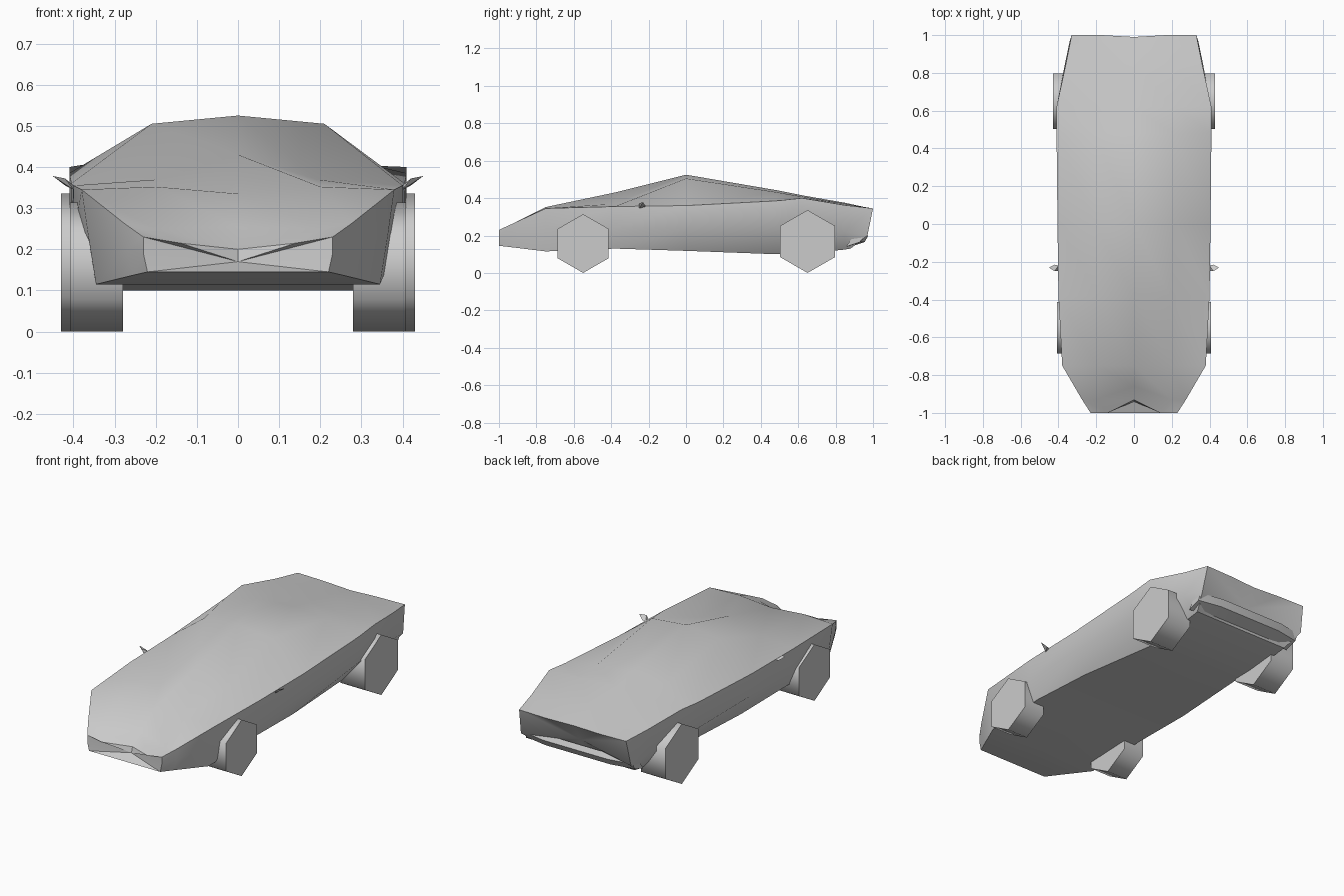
import bpy, bmesh, math

if "Cube" in bpy.data.objects:
    bpy.data.objects.remove(bpy.data.objects["Cube"])


def make(name, verts, faces, angle):
    me = bpy.data.meshes.new(name)
    me.from_pydata(verts, [], faces)
    bm = bmesh.new()
    bm.from_mesh(me)
    bmesh.ops.remove_doubles(bm, verts=bm.verts, dist=0.0005)
    bmesh.ops.recalc_face_normals(bm, faces=bm.faces)
    bm.to_mesh(me)
    bm.free()
    ob = bpy.data.objects.new(name, me)
    bpy.context.collection.objects.link(ob)
    bpy.ops.object.select_all(action='DESELECT')
    ob.select_set(True)
    bpy.context.view_layer.objects.active = ob
    bpy.ops.object.shade_smooth_by_angle(angle=math.radians(angle))
    return ob


# Body cross-sections from nose to tail:
# y, floor z, floor x, waist x, waist z, shoulder x, shoulder z, roof x, roof z, centre z
SECTIONS = [
    (-1.00, .145, .220, .230, .19, .230, .230, .14, .215, .20),
    (-0.93, .137, .255, .270, .20, .275, .262, .20, .250, .255),
    (-0.75, .115, .345, .365, .24, .380, .345, .20, .352, .335),
    (-0.38, .130, .350, .398, .24, .400, .355, .19, .370, .430),
    (0.00, .118, .340, .405, .24, .405, .360, .21, .505, .525),
    (0.48, .100, .290, .408, .24, .410, .385, .21, .432, .443),
    (0.62, .102, .290, .408, .24, .410, .400, .21, .408, .415),
    (0.85, .125, .300, .365, .22, .360, .362, .20, .370, .375),
    (1.00, .130, .300, .340, .20, .330, .345, .17, .342, .340),
]
# Lengthwise shift of each profile point on the shaped end sections
SHIFT = {0: (0, 0, 0, 0, 0, .07), 1: (0, 0, 0, 0, 0, .07), 8: (-.12, -.12, -.03, 0, 0, -.01)}

verts, faces = [], []
for i, (y, fz, fx, wx, wz, sx, sz, rx, rz, cz) in enumerate(SECTIONS):
    sh = SHIFT.get(i, (0,) * 6)
    half = [(0, fz), (fx, fz), (wx, wz), (sx, sz), (rx, rz), (0, cz)]
    half = [(x, y + d, z) for (x, z), d in zip(half, sh)]
    verts += half + [(-x, yy, z) for x, yy, z in half[4:0:-1]]
N = 10
for i in range(len(SECTIONS) - 1):
    for j in range(N):
        a, b = i * N + j, i * N + (j + 1) % N
        faces.append((a, b, b + N, a + N))
# Nose and recessed tail panel
for base, centre in ((0, (0, -.94, .17)), (8 * N, (0, .93, .24))):
    c = len(verts)
    verts.append(centre)
    faces += [(base + j, base + (j + 1) % N, c) for j in range(N)]
make("car_body", verts, faces, 40)


# Prism with a six-sided wheel outline, point upward
def wheel(name, side, y, r, x0, x1):
    v = [(side * x, y + r * .87 / .866 * math.sin(k * math.pi / 3), r + r * math.cos(k * math.pi / 3))
         for x in (x0, x1) for k in range(6)]
    f = [(k, (k + 1) % 6, (k + 1) % 6 + 6, k + 6) for k in range(6)]
    f += [tuple(range(5, -1, -1)), tuple(range(6, 12))]
    make(name, v, f, 65)


# Thin, pointed door mirror
def mirror(name, s):
    v = [(s * .40, -.25, .345), (s * .40, -.22, .355), (s * .42, -.25, .372),
         (s * .42, -.215, .355), (s * .45, -.23, .378)]
    make(name, v, [(0, 1, 3), (0, 3, 4), (0, 4, 2), (0, 2, 1), (1, 2, 4), (1, 4, 3)], 40)


# Low bumper strip across the tail
def bumper():
    outline = [(.88, .14), (.955, .165), (.975, .20), (.93, .21)]
    xs = (-.335, -.2, .2, .335)
    v = [(x, y - (.025 if abs(x) > .3 else 0), z) for x in xs for y, z in outline]
    f = [(i * 4 + j, i * 4 + (j + 1) % 4, i * 4 + 4 + (j + 1) % 4, i * 4 + 4 + j)
         for i in range(3) for j in range(4)]
    make("rear_bumper", v, f + [(0, 1, 2, 3), (12, 13, 14, 15)], 40)


for s, label in ((1, "right"), (-1, "left")):
    wheel("front_wheel_" + label, s, -.55, .157, .28, .408)
    wheel("rear_wheel_" + label, s, .65, .168, .28, .43)
    mirror("door_mirror_" + label, s)
bumper()
